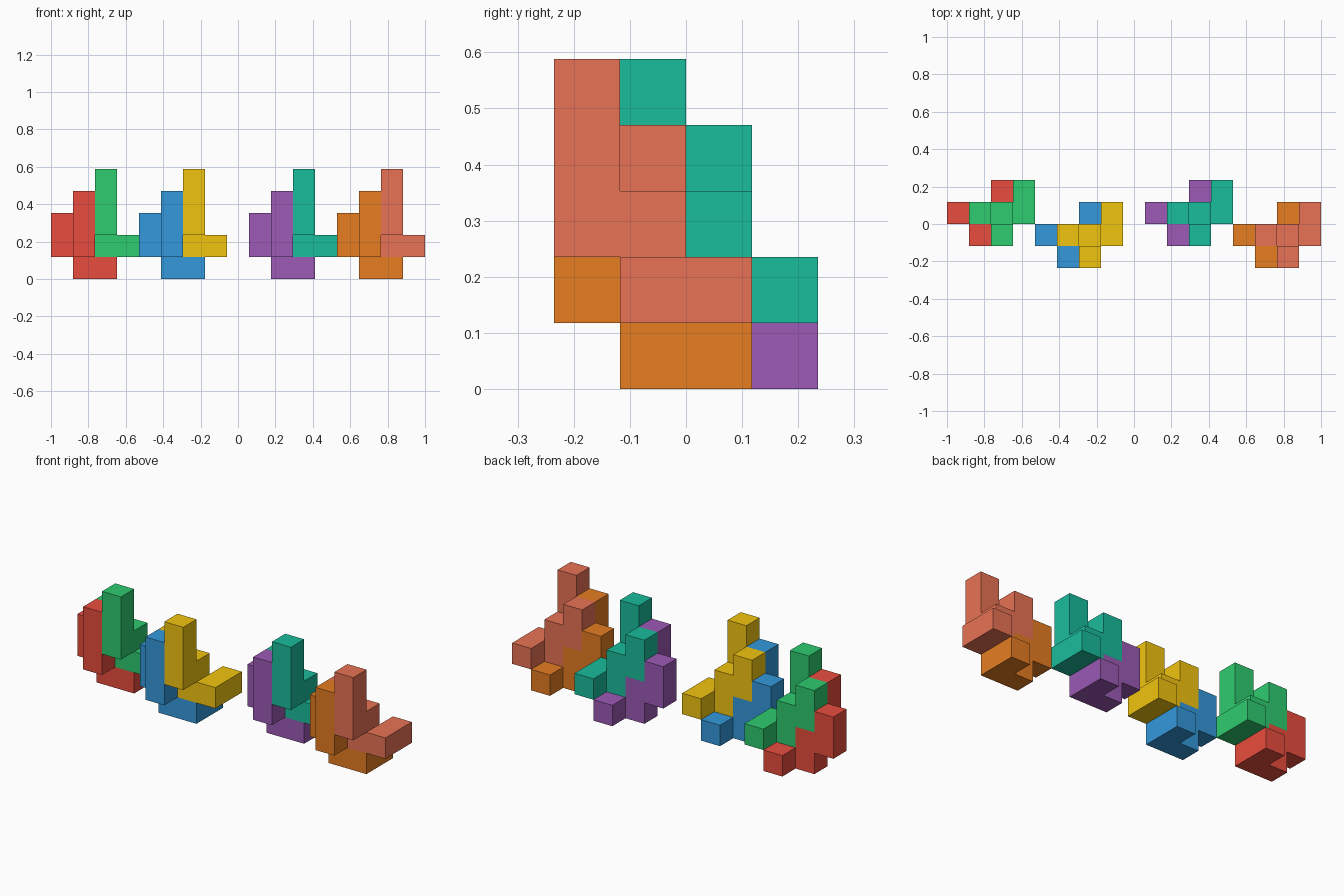
import bpy, bmesh
from mathutils import Color, Vector

if "Cube" in bpy.data.objects:
    bpy.data.objects.remove(bpy.data.objects["Cube"])

U = 2 / 17  # cube edge: the row is 17 cubes long

# One nine-cube piece as boxes: (cell x, y, z, size x, y, z)
PIECE = [(1, 1, 1, 1, 1, 3), (1, 2, 0, 1, 1, 2), (2, 2, 0, 1, 2, 1), (0, 2, 1, 1, 1, 2)]
CELLS = {(x + i, y + j, z + k) for x, y, z, a, b, c in PIECE
         for i in range(a) for j in range(b) for k in range(c)}


def material(name, rgb):
    mat = bpy.data.materials.new(name)
    mat.diffuse_color = (*Color(rgb).from_srgb_to_scene_linear(), 1)
    mat.use_nodes = True
    mat.node_tree.nodes["Principled BSDF"].inputs["Base Color"].default_value = mat.diffuse_color
    return mat


def build_piece(name, rgb, offset):
    """Outer skin of the cube cluster, moved by a whole-cell offset."""
    bm = bmesh.new()
    for cell in CELLS:
        for axis in range(3):
            for side in (0, 1):
                near = list(cell)
                near[axis] += 2 * side - 1
                if tuple(near) in CELLS:
                    continue
                corners = []
                for s, t in ((0, 0), (1, 0), (1, 1), (0, 1)):
                    p = Vector(cell) + Vector(offset)
                    p[axis] += side
                    p[(axis + 1) % 3] += s
                    p[(axis + 2) % 3] += t
                    corners.append(bm.verts.new((p - Vector((8.5, 2, 0))) * U))
                bm.faces.new(corners if side else corners[::-1])
    bmesh.ops.remove_doubles(bm, verts=bm.verts[:], dist=U * 0.01)
    # Join coplanar squares into clean flat faces
    bmesh.ops.dissolve_limit(bm, angle_limit=0.01, verts=bm.verts[:], edges=bm.edges[:])
    mesh = bpy.data.meshes.new(name)
    bm.to_mesh(mesh)
    bm.free()
    mesh.materials.append(material(name + "_paint", rgb))
    obj = bpy.data.objects.new(name, mesh)
    bpy.context.collection.objects.link(obj)


# Four nested pairs: lower piece, and the same piece one cell right and up
PAIRS = [
    (0, 0, ("red", (0.91, 0.30, 0.24)), ("green", (0.18, 0.80, 0.44))),
    (4, -1, ("blue", (0.20, 0.60, 0.86)), ("yellow", (0.95, 0.77, 0.06))),
    (9, 0, ("purple", (0.61, 0.35, 0.71)), ("teal", (0.10, 0.74, 0.61))),
    (13, -1, ("orange", (0.90, 0.49, 0.13)), ("coral", (0.91, 0.45, 0.33))),
]
for x, y, lower, upper in PAIRS:
    build_piece(lower[0] + "_lower_piece", lower[1], (x, y, 0))
    build_piece(upper[0] + "_upper_piece", upper[1], (x + 1, y, 1))
